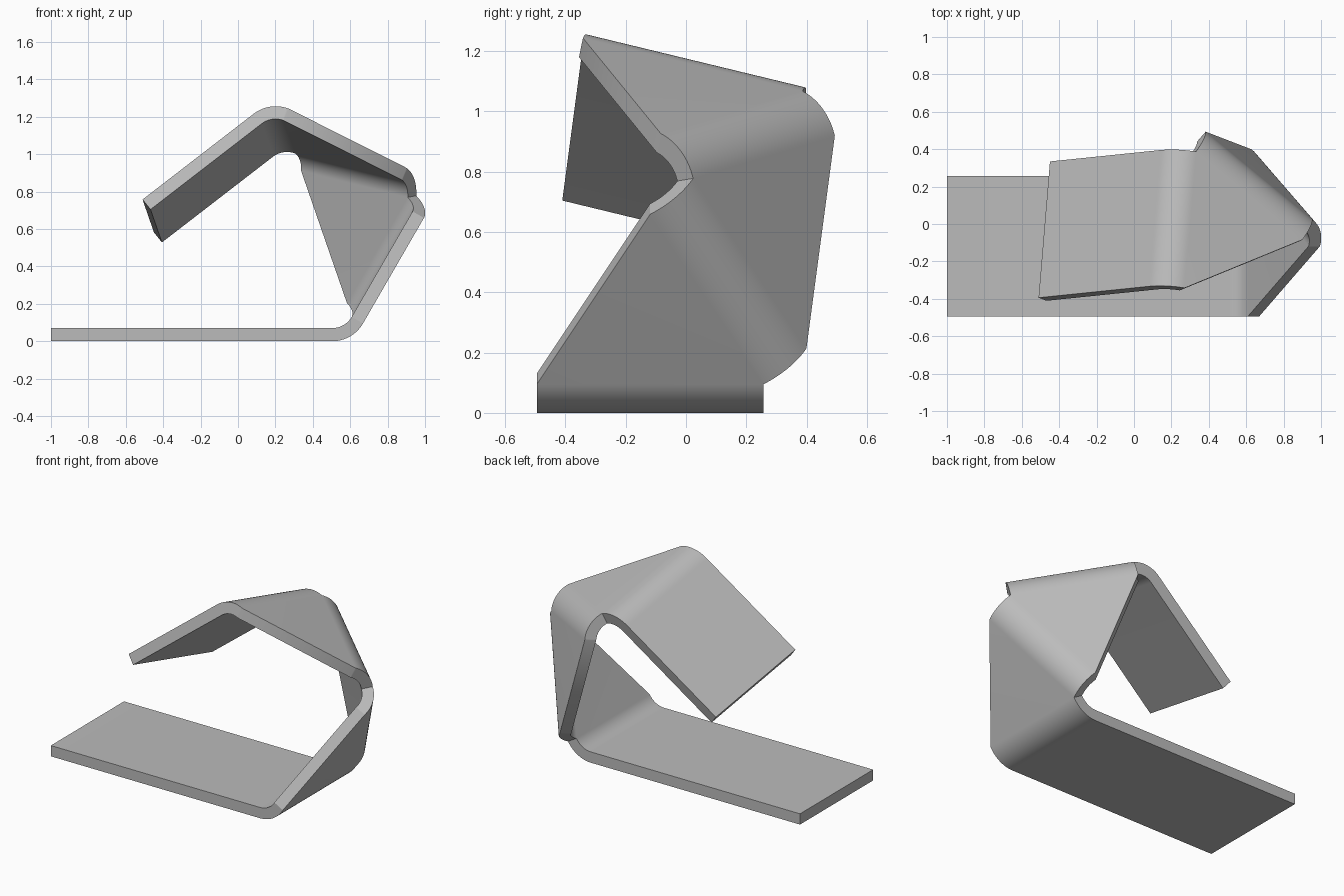
import bpy, bmesh
from math import sin, cos, radians, sqrt
from mathutils import Vector

if "Cube" in bpy.data.objects:
    bpy.data.objects.remove(bpy.data.objects["Cube"])

WIDTH = 0.752        # strip width, also the side of every triangular panel
THICK = 0.07
RADIUS = 0.19        # outer bend radius
BEND = radians(60)
STEPS = 20

# Rows across the strip: front point, back point, inward normal (outer skin)
rows = []
front = Vector((-1.0, -0.495, 0))
back = front + Vector((0, WIDTH, 0))
inward = Vector((0, 0, 1))
ahead = Vector((1, 0, 0))


def mark():
    rows.append((front.copy(), back.copy(), inward.copy()))


def straight(length):
    """Flat panel with parallel edges."""
    global front, back
    front, back = front + ahead * length, back + ahead * length
    mark()


def bend():
    """Rounded fold towards the inside."""
    global front, back, inward, ahead
    f, b, n, v = front, back, inward, ahead
    for i in range(1, STEPS + 1):
        a = BEND * i / STEPS
        shift = v * RADIUS * sin(a) + n * RADIUS * (1 - cos(a))
        front, back = f + shift, b + shift
        inward, ahead = n * cos(a) - v * sin(a), v * cos(a) + n * sin(a)
        mark()


def triangle(move_front):
    """Equilateral panel that pivots the strip about one of its edges."""
    global front, back, ahead
    old = front if move_front else back
    tip = (front + back) / 2 + ahead * WIDTH * sqrt(3) / 2
    if move_front:
        front = tip
    else:
        back = tip
    ahead = ((front + back) / 2 - old).normalized()
    mark()


# Base, three triangular panels, square end panel
mark()
straight(2 * WIDTH)
bend()
for move_front in (True, False, True):
    triangle(move_front)
    bend()
straight(WIDTH)

# Skin the rows as a closed plate
bm = bmesh.new()
rings = []
for f, b, n in rows:
    pts = (f, b, b + n * THICK, f + n * THICK)
    rings.append([bm.verts.new(p) for p in pts])
for r, s in zip(rings, rings[1:]):
    for i in range(4):
        j = (i + 1) % 4
        bm.faces.new((r[i], r[j], s[j], s[i]))
bm.faces.new(rings[0])
bm.faces.new(rings[-1])
bmesh.ops.remove_doubles(bm, verts=bm.verts[:], dist=0.0005)
bmesh.ops.recalc_face_normals(bm, faces=bm.faces[:])

# Smooth folds, crisp plate edges
for face in bm.faces:
    face.smooth = True
for edge in bm.edges:
    edge.smooth = len(edge.link_faces) == 2 and edge.calc_face_angle() < radians(30)

mesh = bpy.data.meshes.new("folded_strip")
bm.to_mesh(mesh)
bm.free()
strip = bpy.data.objects.new("folded_strip", mesh)
bpy.context.collection.objects.link(strip)

grey = bpy.data.materials.new("plain_grey")
grey.use_nodes = True
colour = (0.5, 0.5, 0.5, 1)
grey.diffuse_color = colour
grey.node_tree.nodes["Principled BSDF"].inputs["Base Color"].default_value = colour
mesh.materials.append(grey)
